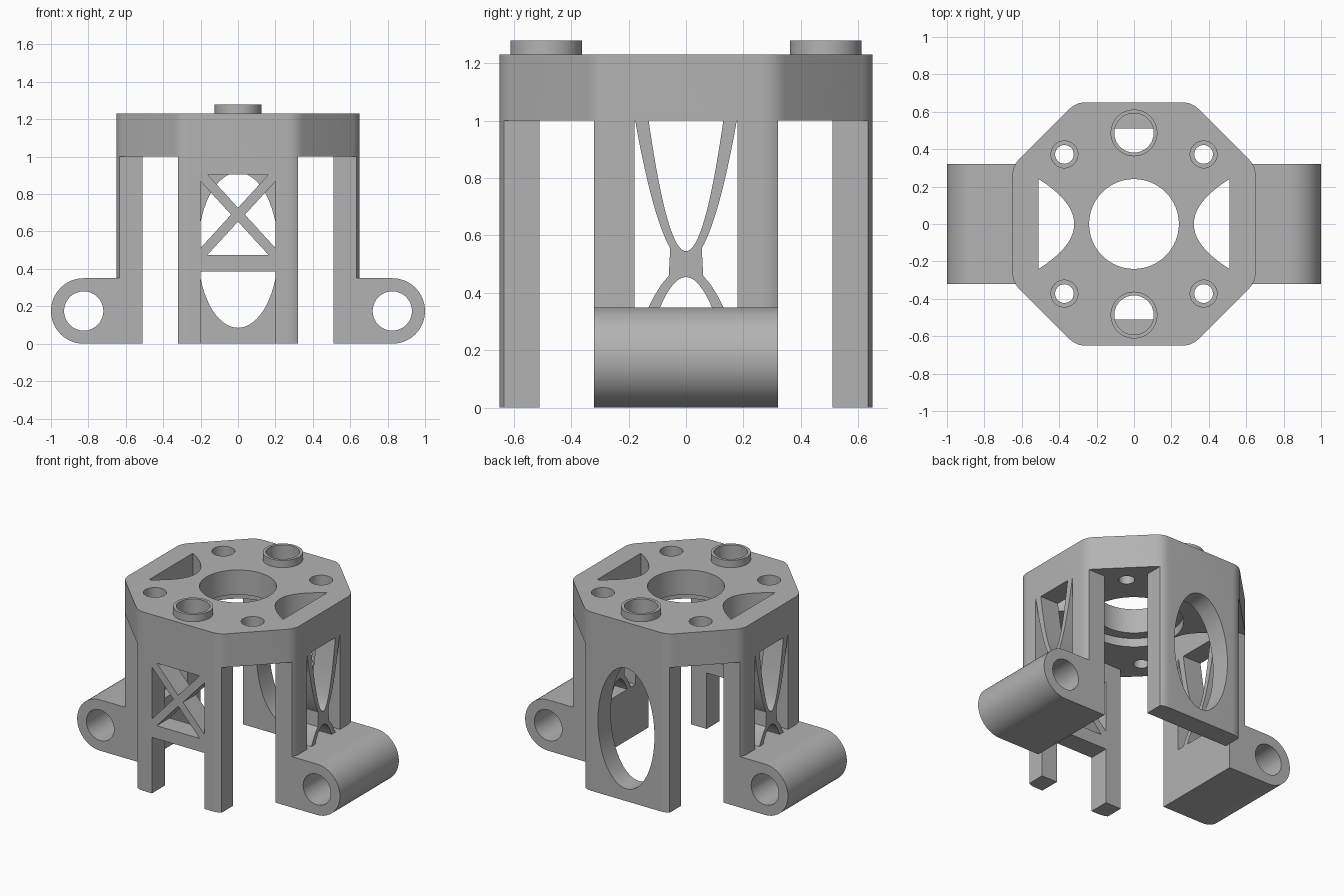
import bpy, bmesh, math
from mathutils import Vector

cube = bpy.data.objects.get("Cube")
if cube:
    bpy.data.objects.remove(cube, do_unlink=True)

grey = bpy.data.materials.new("plain grey")
grey.use_nodes = True
COLOUR = (0.45, 0.45, 0.45, 1)
grey.diffuse_color = COLOUR
grey.node_tree.nodes["Principled BSDF"].inputs["Base Color"].default_value = COLOUR

HALF, INNER, WIDTH = 0.65, 0.51, 0.32
DECK, TOP, LUG = 1.0, 1.23, 0.35


def prism(name, pts, axis, lo, hi):
    """Extrude a 2D outline along an axis: x uses (y, z), y uses (x, z), z uses (x, y)."""
    def place(p, d):
        return {"x": (d, p[0], p[1]), "y": (p[0], d, p[1]), "z": (p[0], p[1], d)}[axis]
    bm = bmesh.new()
    a = [bm.verts.new(place(p, lo)) for p in pts]
    b = [bm.verts.new(place(p, hi)) for p in pts]
    bm.faces.new(a)
    bm.faces.new(b)
    for i in range(len(pts)):
        j = (i + 1) % len(pts)
        bm.faces.new((a[i], a[j], b[j], b[i]))
    bmesh.ops.recalc_face_normals(bm, faces=bm.faces)
    mesh = bpy.data.meshes.new(name)
    bm.to_mesh(mesh)
    bm.free()
    mesh.materials.append(grey)
    ob = bpy.data.objects.new(name, mesh)
    bpy.context.collection.objects.link(ob)
    return ob


def box(x0, x1, y0, y1):
    return [(x0, y0), (x1, y0), (x1, y1), (x0, y1)]


def ellipse(cx, cy, rx, ry, n=64):
    return [(cx + rx * math.cos(2 * math.pi * i / n), cy + ry * math.sin(2 * math.pi * i / n))
            for i in range(n)]


def flip(pts, side):
    return [(side * p[0], p[1]) for p in pts]


def combine(target, tool, operation="DIFFERENCE"):
    mod = target.modifiers.new("shape", "BOOLEAN")
    mod.operation, mod.solver, mod.object = operation, "EXACT", tool
    bpy.context.view_layer.objects.active = target
    bpy.ops.object.modifier_apply(modifier=mod.name)
    bpy.data.objects.remove(tool, do_unlink=True)


def cut(pts, axis, lo, hi):
    combine(body, prism("cutter", pts, axis, lo, hi))


def add(pts, axis, lo, hi):
    combine(body, prism("addition", pts, axis, lo, hi), "UNION")


def rounded(corners, reach, steps=6):
    """Round every corner with a short quadratic curve."""
    out = []
    for i, c in enumerate(corners):
        c = Vector(c)
        p = c + (Vector(corners[i - 1]) - c).normalized() * reach
        q = c + (Vector(corners[(i + 1) % len(corners)]) - c).normalized() * reach
        for k in range(steps + 1):
            t = k / steps
            out.append(tuple(p * (1 - t) ** 2 + c * 2 * t * (1 - t) + q * t * t))
    return out


# Chamfered square block, hollowed to leave the deck and four legs
V = 0.31
octagon = [(V, -HALF), (HALF, -V), (HALF, V), (V, HALF),
           (-V, HALF), (-HALF, V), (-HALF, -V), (-V, -HALF)]
body = prism("mount_body", rounded(octagon, 0.05), "z", 0, TOP)
cut(box(-INNER, INNER, -INNER, INNER), "z", -0.1, DECK)
for sx in (-1, 1):
    for sy in (-1, 1):
        corner = [(sx * x, sy * y) for x, y in box(WIDTH, 0.8, WIDTH, 0.8)]
        cut(corner, "z", -0.1, DECK)

# Front leg: open foot and a window split by a crossed brace
cut(box(-0.2, 0.2, -0.1, 0.385), "y", -0.8, -0.45)
mid, wide, tall, gap = 0.69, 0.2, 0.215, 0.037
for s in (-1, 1):
    cut([(s * gap, mid), (s * wide, mid + tall - gap), (s * wide, mid - tall + gap)],
        "y", -0.8, -0.45)
    cut([(0, mid + s * gap), (wide - gap, mid + s * tall), (gap - wide, mid + s * tall)],
        "y", -0.8, -0.45)

# Back leg: tall oval opening
cut(ellipse(0, 0.5, 0.215, 0.415), "y", 0.45, 0.8)

# Side legs: curved struts left between the openings
N = 20
steps = [i / N for i in range(-N, N + 1)]
upper = [(0.13 * t, 0.545 + 0.455 * t * t) for t in steps]
arch = [(0.09 * t, 0.455 - 0.105 * t * t) for t in steps]
flank = [(0.18, DECK)]
for i in range(N + 1):
    y = 0.177 - 0.122 * i / N
    flank.append((y, DECK - 15.7 * (0.177 ** 2 - y * y)))
flank += [(0.06, 0.46), (0.085, 0.43), (0.11, 0.39), (0.13, LUG), (0.18, LUG)]
for lo, hi in ((-0.8, -0.45), (0.45, 0.8)):
    cut(upper, "x", lo, hi)
    cut(arch, "x", lo, hi)
    for s in (-1, 1):
        cut(flip(flank, s), "x", lo, hi)

# Pivot lugs with a cross bore
R, CX = LUG / 2, 0.825
nose = [(CX + R * math.sin(math.pi * i / 32), R - R * math.cos(math.pi * i / 32))
        for i in range(33)]
lug = [(INNER, 0)] + nose + [(INNER, LUG)]
for s in (-1, 1):
    add(flip(lug, s), "y", -WIDTH, WIDTH)
    cut(ellipse(s * CX, R, 0.105, 0.105), "y", -0.5, 0.5)

# Deck: centre bore with a recess underneath
cut(ellipse(0, 0, 0.24, 0.24), "z", 0.9, 1.4)
cut(ellipse(0, 0, 0.31, 0.31), "z", 0.9, 1.06)

# Deck: side slots and stepped screw holes
slot = [(0.32 + 0.19 * t * t, 0.24 * t) for t in steps]
for sx in (-1, 1):
    cut(flip(slot, sx), "z", 0.9, 1.4)
    for sy in (-1, 1):
        cut(ellipse(sx * 0.372, sy * 0.372, 0.05, 0.05, 40), "z", 0.9, 1.4)
        cut(ellipse(sx * 0.372, sy * 0.372, 0.072, 0.072, 40), "z", 1.1, 1.4)

# Deck: raised round collars
for s in (-1, 1):
    add(ellipse(0, s * 0.487, 0.125, 0.125), "z", 1.15, 1.28)
    cut(ellipse(0, s * 0.487, 0.105, 0.105), "z", DECK, 1.4)

# Smooth the curved walls and keep the edges sharp
bpy.ops.object.select_all(action="DESELECT")
body.select_set(True)
bpy.context.view_layer.objects.active = body
bpy.ops.object.shade_smooth_by_angle(angle=math.radians(25))
